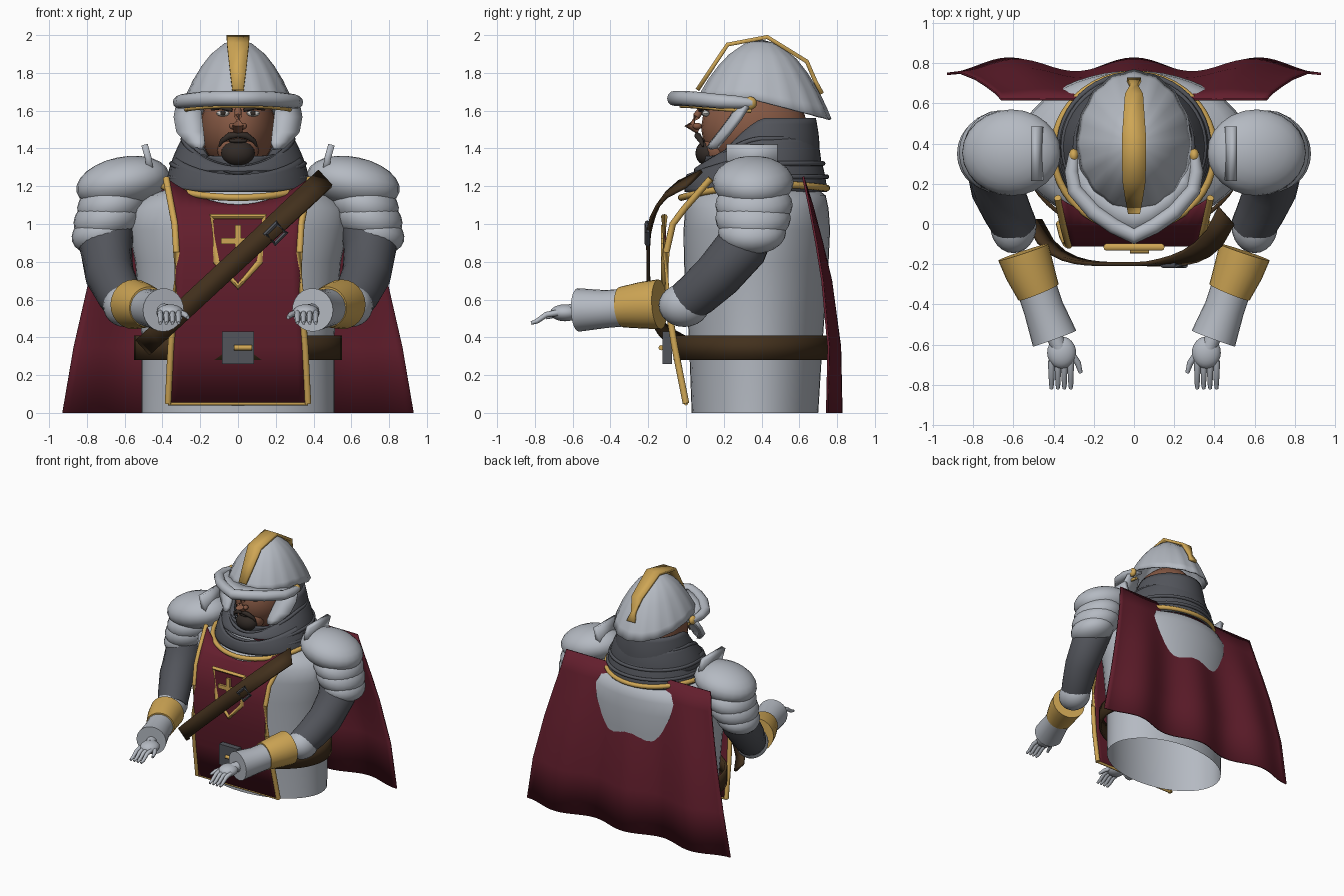
import bpy, bmesh, math
from math import sin, cos, pi
from mathutils import Vector

if "Cube" in bpy.data.objects:
    bpy.data.objects.remove(bpy.data.objects["Cube"])


def material(name, r, g, b):
    m = bpy.data.materials.new(name)
    m.use_nodes = True
    m.diffuse_color = (r, g, b, 1)
    m.node_tree.nodes["Principled BSDF"].inputs["Base Color"].default_value = (r, g, b, 1)
    return m


SILVER = material("polished_steel", .46, .49, .54)
MAIL = material("dark_mail", .085, .09, .105)
RED = material("crimson_cloth", .125, .013, .026)
GOLD = material("gold_trim", .62, .38, .09)
LEATHER = material("brown_leather", .055, .03, .012)
SKIN = material("skin", .24, .1, .058)
HAIR = material("dark_hair", .032, .024, .02)
WHITE = material("eye_white", .6, .58, .55)


def finish(name, bm, mat, angle=40, thick=0):
    bmesh.ops.recalc_face_normals(bm, faces=bm.faces)
    me = bpy.data.meshes.new(name)
    bm.to_mesh(me)
    bm.free()
    me.materials.append(mat)
    ob = bpy.data.objects.new(name, me)
    bpy.context.collection.objects.link(ob)
    if thick:
        mod = ob.modifiers.new("thickness", 'SOLIDIFY')
        mod.thickness = thick
        mod.offset = 0
    bpy.ops.object.select_all(action='DESELECT')
    ob.select_set(True)
    bpy.context.view_layer.objects.active = ob
    bpy.ops.object.shade_smooth_by_angle(angle=math.radians(angle))
    return ob


def loft(name, rings, mat, wrap=True, caps=False, loop=False, angle=40, thick=0):
    """Skin a list of equal-length point rows."""
    bm = bmesh.new()
    rows = [[bm.verts.new(p) for p in r] for r in rings]
    n = len(rows[0])
    pairs = list(zip(rows, rows[1:])) + ([(rows[-1], rows[0])] if loop else [])
    for a, b in pairs:
        for i in range(n if wrap else n - 1):
            j = (i + 1) % n
            bm.faces.new((a[i], a[j], b[j], b[i]))
    if caps:
        bm.faces.new(rows[0])
        bm.faces.new(rows[-1])
    return finish(name, bm, mat, angle, thick)


def tube(name, pts, radii, mat, n=12, loop=False, squash=1):
    pts = [Vector(p) for p in pts]
    if not isinstance(radii, (list, tuple)):
        radii = [radii] * len(pts)
    rings = []
    for i, p in enumerate(pts):
        a = pts[i - 1] if i or loop else p
        b = pts[(i + 1) % len(pts)] if i < len(pts) - 1 or loop else p
        t = (b - a).normalized()
        side = t.cross(Vector((0, 0, 1)))
        side = side.normalized() if side.length > .05 else Vector((1, 0, 0))
        up = side.cross(t)
        rings.append([p + radii[i] * (side * cos(k * 2 * pi / n) + up * squash * sin(k * 2 * pi / n))
                      for k in range(n)])
    return loft(name, rings, mat, caps=not loop, loop=loop, angle=50)


def ball(name, loc, size, mat, turn=0, n=24):
    bm = bmesh.new()
    bmesh.ops.create_uvsphere(bm, u_segments=n, v_segments=n // 2, radius=1)
    for v in bm.verts:
        x, y, z = (v.co[k] * size[k] for k in range(3))
        v.co = Vector(loc) + Vector((x * cos(turn) + z * sin(turn), y, z * cos(turn) - x * sin(turn)))
    return finish(name, bm, mat)


def box(name, loc, size, mat):
    bm = bmesh.new()
    bmesh.ops.create_cube(bm, size=1)
    for v in bm.verts:
        v.co = Vector([loc[k] + v.co[k] * size[k] for k in range(3)])
    return finish(name, bm, mat)


def oval(z, rx, cy, ry, n=48):
    return [(rx * cos(2 * pi * i / n), cy + ry * sin(2 * pi * i / n), z) for i in range(n)]


# Torso shell, open underneath, and waist belt
loft("torso", [oval(*r) for r in ((0, .51, .365, .335), (.4, .51, .37, .355), (.8, .545, .372, .383),
     (.97, .58, .375, .388), (1.08, .57, .375, .38), (1.15, .49, .38, .36), (1.19, .35, .38, .31))], SILVER)
loft("belt", [oval(.28, .54, .345, .4), oval(.41, .54, .345, .4)], LEATHER, thick=.02)

# Cape with hanging folds
cape = []
for k, (z, hw, y) in enumerate(((1.25, .66, .62), (1.1, .69, .66), (.9, .74, .705), (.7, .79, .745),
                                (.35, .87, .785), (0, .93, .785))):
    cape.append([(hw * u / 24, y + .038 * k / 5 * cos(2 * pi * u / 24 * 1.5), z) for u in range(-24, 25)])
loft("cape", cape, RED, wrap=False, angle=60, thick=.012)

# Tabard panel with gold side borders
profile = ((.05, .37, 0), (.35, .355, -.06), (.6, .335, -.1), (.85, .325, -.105), (1, .335, -.07),
           (1.08, .35, -.01), (1.24, .38, .13))
rows = []
for z, hw, y in profile:
    top = max(0, (z - 1.08) / .16)
    rows.append([(hw * u / 8, y - .13 * top * (1 - (u / 8) ** 2), z - .14 * top * (1 - (u / 8) ** 2))
                 for u in range(-8, 9)])
loft("tabard", rows, RED, wrap=False, angle=60, thick=.015)
for s in (-1, 1):
    tube("tabard_side_trim", [(s * hw, y, z) for z, hw, y in profile], .018, GOLD)
tube("tabard_hem", [(-.37, 0, .05), (.37, 0, .05)], .01, GOLD)
tube("collar_trim", [(.4 * cos(a), .36 + .385 * sin(a), 1.165 + .025 * sin(a) + .04 * cos(a) ** 2)
     for a in (2 * pi * i / 48 for i in range(48))], .018, GOLD, loop=True)

# Shield badge and cross
badge = [(-.14, 1.04), (.14, 1.04), (.115, .8), (0, .67), (-.115, .8)]
tube("badge_frame", [(x, -.115, z) for x, z in badge], .017, GOLD, n=8, loop=True)
loft("badge_field", [[(x, y, z) for x, z in badge] for y in (-.115, -.105)], RED, caps=True)
box("cross_upright", (0, -.122, .895), (.032, .022, .2), GOLD)
box("cross_bar", (0, -.122, .91), (.18, .022, .032), GOLD)

# Belt buckle
box("buckle", (0, -.1, .345), (.17, .05, .17), MAIL)
tube("buckle_tongue", [(-.02, -.132, .345), (.075, -.132, .345)], .014, GOLD, n=8)

# Diagonal shoulder strap
strap = []
for i in range(17):
    t = i / 16
    x, z = -.5 + .96 * t, .35 + .89 * t
    y = .02 - .22 * max(0, 1 - (2 * t - 1) ** 4) ** .8
    tip = max(0, t - .6) * .16
    strap.append([(x - .037, y + tip, z + .04), (x + .037, y - tip * .3, z - .04)])
loft("shoulder_strap", strap, LEATHER, wrap=False, thick=.02)
tube("strap_buckle", [(.2 + .06 * cos(a) * .7 - .035 * sin(a), -.205, .95 + .06 * cos(a) * .7 + .035 * sin(a))
     for a in (pi / 4 + i * pi / 2 for i in range(4))], .014, MAIL, n=8, loop=True)

# Mail collar: draped layers, each lower at the throat
def mail_layer(name, bottom, top, dip):
    rings = []
    for k in range(7):
        t = k / 6
        b, c = oval(*bottom), oval(*top)
        ring = []
        for i in range(48):
            p = Vector(b[i]).lerp(Vector(c[i]), t)
            front = max(0, -sin(2 * pi * i / 48)) ** 1.5
            p.z -= dip * t * front
            p.y -= .05 * t * front
            out = 1 + .02 * sin(pi * t)
            ring.append((p.x * out, .37 + (p.y - .37) * out, p.z))
        rings.append(ring)
    loft(name, rings, MAIL, angle=60, thick=.015)


mail_layer("mail_mantle", (1.17, .385, .37, .37), (1.36, .33, .38, .32), .1)
mail_layer("mail_drape", (1.28, .36, .38, .33), (1.46, .285, .4, .285), .16)
mail_layer("mail_coif", (1.36, .3, .4, .3), (1.56, .25, .42, .26), .3)
for z, rx, ry, dip in ((1.25, .372, .36, .03), (1.32, .352, .34, .07), (1.45, .292, .292, .15)):
    tube("mail_fold", [(rx * cos(a), .385 + ry * sin(a), z - dip * max(0, -sin(a)) ** 1.5)
         for a in (2 * pi * i / 48 for i in range(48))], .013, MAIL, n=8, loop=True)

# Head and face
ball("head", (0, .36, 1.51), (.2, .28, .24), SKIN)
ball("chin", (0, .17, 1.39), (.11, .09, .09), SKIN)
tube("nose", [(0, .09, 1.62), (0, .055, 1.57), (0, .02, 1.525), (0, .07, 1.5)], [.016, .02, .03, .026], SKIN)
ball("beard", (0, .12, 1.375), (.09, .07, .07), HAIR)
ball("mouth", (0, .088, 1.44), (.05, .02, .012), HAIR)
for s in (-1, 1):
    ball("nostril", (s * .028, .06, 1.518), (.02, .025, .018), SKIN, n=12)
    ball("eye", (s * .08, .105, 1.585), (.036, .02, .016), WHITE, n=12)
    ball("pupil", (s * .08, .089, 1.587), (.014, .008, .014), HAIR, n=12)
    tube("brow", [(s * .03, .075, 1.602), (s * .09, .085, 1.616), (s * .14, .12, 1.61)], .01, HAIR, n=8)
    tube("moustache", [(0, .06, 1.472), (s * .045, .062, 1.467), (s * .085, .08, 1.44), (s * .1, .09, 1.41)],
         [.014, .018, .013, .005], HAIR, n=8)

# Ribbed helmet bowl, pulled down at the nape
dome = []
for s, drop in ((.01, 0), (.25, .06), (.5, .24), (.66, .42), (.82, .65), (.93, .85), (1, 1)):
    ring = []
    for i in range(64):
        a = 2 * pi * i / 64
        rib = 1 + .014 * cos(16 * a) * s
        y = .4 + (.36 if sin(a) > 0 else .33) * sin(a)
        rim = 1.66 - max(0, y - .35) * .26
        ring.append((.28 * cos(a) * s * rib, .4 + (y - .4) * s * rib, 1.97 - (1.97 - rim) * drop))
    dome.append(ring)
loft("helmet_bowl", dome, SILVER, caps=False, thick=.012)

# Gold crest strip with flared tail
crest = ((.06, 1.71, .03), (.14, 1.83, .045), (.22, 1.95, .058), (.43, 1.99, .06), (.64, 1.86, .045),
         (.685, 1.755, .018), (.72, 1.69, .035))
loft("crest", [[(-w, y, z), (w, y, z)] for y, z, w in crest], GOLD, wrap=False, thick=.022)

# Pointed visor with rolled lip and gold lining
lip = [(-.3, .35, 1.64), (-.31, .26, 1.645), (-.295, .17, 1.65), (-.2, .06, 1.66), (-.1, -.01, 1.665), (0, -.06, 1.665)]
lip += [(-x, y, z) for x, y, z in reversed(lip[:-1])]
tube("visor_lip", lip, [.025, .035, .038] + [.04] * 5 + [.038, .035, .025], SILVER)
loft("visor_plate", [[p, (p[0] * .75, .4 + (p[1] - .4) * .68, p[2] + .015)] for p in lip], SILVER,
     wrap=False, thick=.02)
tube("visor_lining", [(x * .88, y * .9 + .03, z - .04) for x, y, z in lip], .012, GOLD, n=8)

for s in (-1, 1):
    # Hinged cheek guard
    ball("hinge_rosette", (s * .3, .34, 1.64), (.025, .035, .035), GOLD, n=16)
    cheek = ((1.64, .2, .32, .31), (1.56, .19, .335, .26), (1.48, .18, .32, .2), (1.43, .175, .27, .16), (1.4, .19, .23, .14))
    loft("cheek_guard", [[(s * a, y - .02, z), (s * (a + b) / 2, y - .015, z), (s * b, y + .025, z)]
         for z, a, b, y in cheek], SILVER, wrap=False, thick=.028)

    # Shoulder armour with overlapping plates and upright guard
    ball("shoulder_cap", (s * .61, .355, 1.22), (.25, .215, .135), SILVER, turn=s * .2)
    ball("shoulder_plate_upper", (s * .67, .36, 1.1), (.185, .205, .13), SILVER, turn=s * .25)
    ball("shoulder_plate_middle", (s * .69, .355, 1.03), (.185, .2, .13), SILVER, turn=s * .3)
    ball("shoulder_plate_lower", (s * .72, .35, .955), (.165, .18, .11), SILVER, turn=s * .3)
    loft("shoulder_guard", [[(s * .465, .22, 1.28), (s * .465, .48, 1.28)],
         [(s * .475, .215, 1.35), (s * .475, .485, 1.35)], [(s * .495, .215, 1.42), (s * .495, .485, 1.42)]],
         SILVER, wrap=False, thick=.035)

    # Arm, elbow and gauntlet
    tube("mail_sleeve", [(s * .67, .36, 1.05), (s * .7, .29, .87), (s * .68, .17, .73), (s * .63, .06, .63),
         (s * .59, -.02, .57)], [.14, .14, .13, .12, .11], MAIL, n=24)
    ball("elbow_cup", (s * .6, -.01, .57), (.115, .135, .115), SILVER)
    tube("gold_cuff", [(s * .55, -.14, .575), (s * .52, -.23, .57), (s * .475, -.34, .56)],
         [.132, .124, .108], GOLD, n=24)
    tube("gauntlet_cuff", [(s * .49, -.3, .56), (s * .45, -.42, .55), (s * .395, -.57, .545)],
         [.1, .1, .115], SILVER, n=24)
    tube("wrist", [(s * .4, -.55, .54), (s * .37, -.62, .535)], .04, SILVER)
    ball("palm", (s * .36, -.64, .53), (.072, .08, .045), SILVER)
    for k in range(4):
        x = .315 + .032 * k
        tube("finger", [(s * x, -.68, .53), (s * x, -.74, .52), (s * (x - .001), -.79, .485), (s * x, -.82, .475)],
             [.017, .015, .013, .009], SILVER, n=8)
    tube("thumb", [(s * .31, -.65, .53), (s * .28, -.69, .52), (s * .265, -.74, .505)], [.018, .016, .01], SILVER, n=8)
